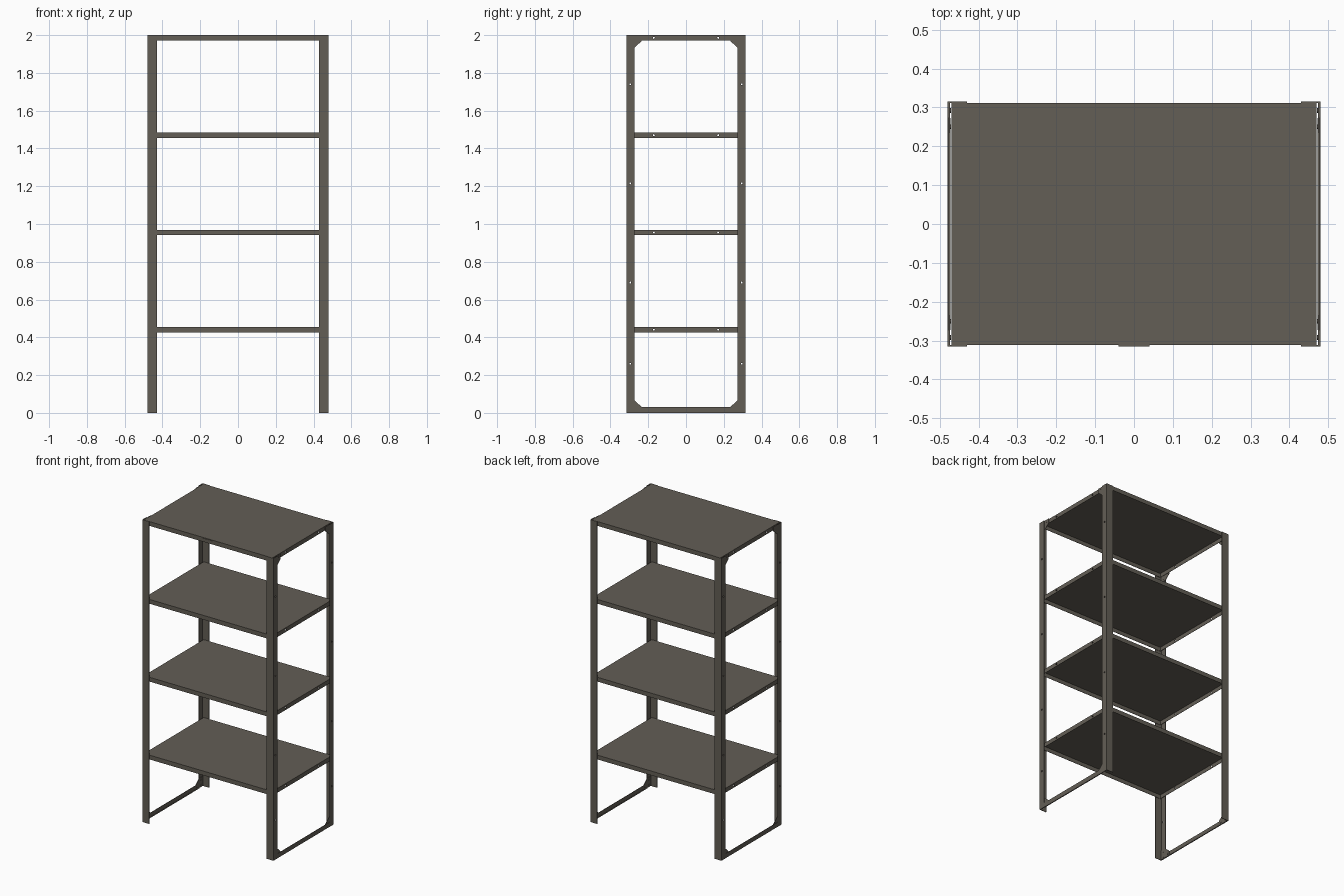
import bpy, bmesh, math
from mathutils import Matrix, Vector

if "Cube" in bpy.data.objects:
    bpy.data.objects.remove(bpy.data.objects["Cube"])

HX, HY, H = 0.48, 0.315, 2.0      # half width, half depth, height
T = 0.003                         # sheet thickness
SHELF_TOPS = (2.0, 1.485, 0.97, 0.455)
SHELF_H = 0.029

paint = bpy.data.materials.new("warm grey paint")
paint.diffuse_color = (0.125, 0.112, 0.092, 1)
paint.use_nodes = True
paint.node_tree.nodes["Principled BSDF"].inputs["Base Color"].default_value = paint.diffuse_color


def finish(bm, name, mat=paint):
    bmesh.ops.recalc_face_normals(bm, faces=bm.faces)
    me = bpy.data.meshes.new(name)
    bm.to_mesh(me)
    bm.free()
    if mat:
        me.materials.append(mat)
    ob = bpy.data.objects.new(name, me)
    bpy.context.collection.objects.link(ob)
    return ob


def add_box(bm, lo, hi):
    lo, hi = Vector(lo), Vector(hi)
    m = Matrix.Translation((lo + hi) / 2) @ Matrix.Diagonal((*(hi - lo), 1))
    bmesh.ops.create_cube(bm, size=1, matrix=m)


def add_prism(bm, pts, offset):
    f = bm.faces.new([bm.verts.new(p) for p in pts])
    r = bmesh.ops.extrude_face_region(bm, geom=[f])
    vs = [g for g in r["geom"] if isinstance(g, bmesh.types.BMVert)]
    bmesh.ops.translate(bm, verts=vs, vec=offset)


def add_pin(bm, centre, radius, length):
    m = Matrix.Translation(centre) @ Matrix.Rotation(math.pi / 2, 4, 'Y')
    bmesh.ops.create_cone(bm, cap_ends=True, segments=12, radius1=radius,
                          radius2=radius, depth=length, matrix=m)


# Cutter for the bolt holes in posts and shelf sides
bm = bmesh.new()
for sy in (-1, 1):
    for z in (0.26, 0.69, 1.215, 1.74):
        add_pin(bm, (0, sy * 0.295, z), 0.005, 1.2)
    for top in SHELF_TOPS:
        add_pin(bm, (0, sy * 0.17, top - SHELF_H / 2), 0.005, 1.2)
cutter = finish(bm, "hole_cutter", None)
cutter.hide_render = True
cutter.hide_viewport = False


def drill(ob):
    mod = ob.modifiers.new("holes", 'BOOLEAN')
    mod.operation = 'DIFFERENCE'
    mod.solver = 'EXACT'
    mod.object = cutter
    dg = bpy.context.evaluated_depsgraph_get()
    me = bpy.data.meshes.new_from_object(ob.evaluated_get(dg))
    ob.modifiers.clear()
    ob.data = me
    me.materials.clear()
    me.materials.append(paint)


# Shelves: folded sheet trays, open underneath
for i, top in enumerate(SHELF_TOPS):
    bm = bmesh.new()
    add_box(bm, (-0.47, -HY + T, top - SHELF_H), (0.47, HY - T, top - 0.0005))
    bm.faces.ensure_lookup_table()
    bottom = min(bm.faces, key=lambda f: f.calc_center_median().z)
    bmesh.ops.inset_region(bm, faces=[bottom], thickness=T)
    inner = bmesh.ops.extrude_discrete_faces(bm, faces=[bottom])["faces"][0]
    bmesh.ops.translate(bm, verts=inner.verts, vec=(0, 0, SHELF_H - T))
    drill(finish(bm, f"shelf_{i + 1}"))

for sx, xn in ((-1, "left"), (1, "right")):
    for sy, yn in ((-1, "front"), (1, "back")):
        # Corner posts: angle section with wide front flange
        bm = bmesh.new()
        prof = [(HX, HY), (0.43, HY), (0.43, HY - T), (HX - T, HY - T),
                (HX - T, 0.273), (HX, 0.273)]
        add_prism(bm, [(sx * x, sy * y, 0) for x, y in prof], (0, 0, H))
        drill(finish(bm, f"{yn}_{xn}_post"))

        # Chamfered corner brackets behind the side flange, top and bottom
        bm = bmesh.new()
        for flip in (False, True):
            prof = [(0.311, 0.002), (0.235, 0.002), (0.235, 0.032),
                    (0.272, 0.065), (0.311, 0.065)]
            pts = [(sx * (HX - T), sy * y, H - z if flip else z) for y, z in prof]
            add_prism(bm, pts, (-sx * T, 0, 0))
            # Bolts through the bracket
            for y, z in ((0.292, 0.015), (0.25, 0.015), (0.292, 0.048)):
                add_pin(bm, (sx * 0.4745, sy * y, H - z if flip else z), 0.006, 0.006)
        finish(bm, f"{yn}_{xn}_brackets")

    # Floor rail joining front and back posts
    bm = bmesh.new()
    prof = [(HX - 0.0005, 0), (HX - 0.0005, 0.03), (HX - T, 0.03),
            (HX - T, T), (HX - 0.007, T), (HX - 0.007, 0)]
    add_prism(bm, [(sx * x, -0.273, z) for x, z in prof], (0, 0.546, 0))
    finish(bm, f"{xn}_floor_rail")

# Small blank plate on the front edge of the top shelf
bm = bmesh.new()
add_box(bm, (-0.04, -HY, 1.975), (0.04, -HY + T, 1.996))
finish(bm, "front_plate")

bpy.data.objects.remove(cutter)
